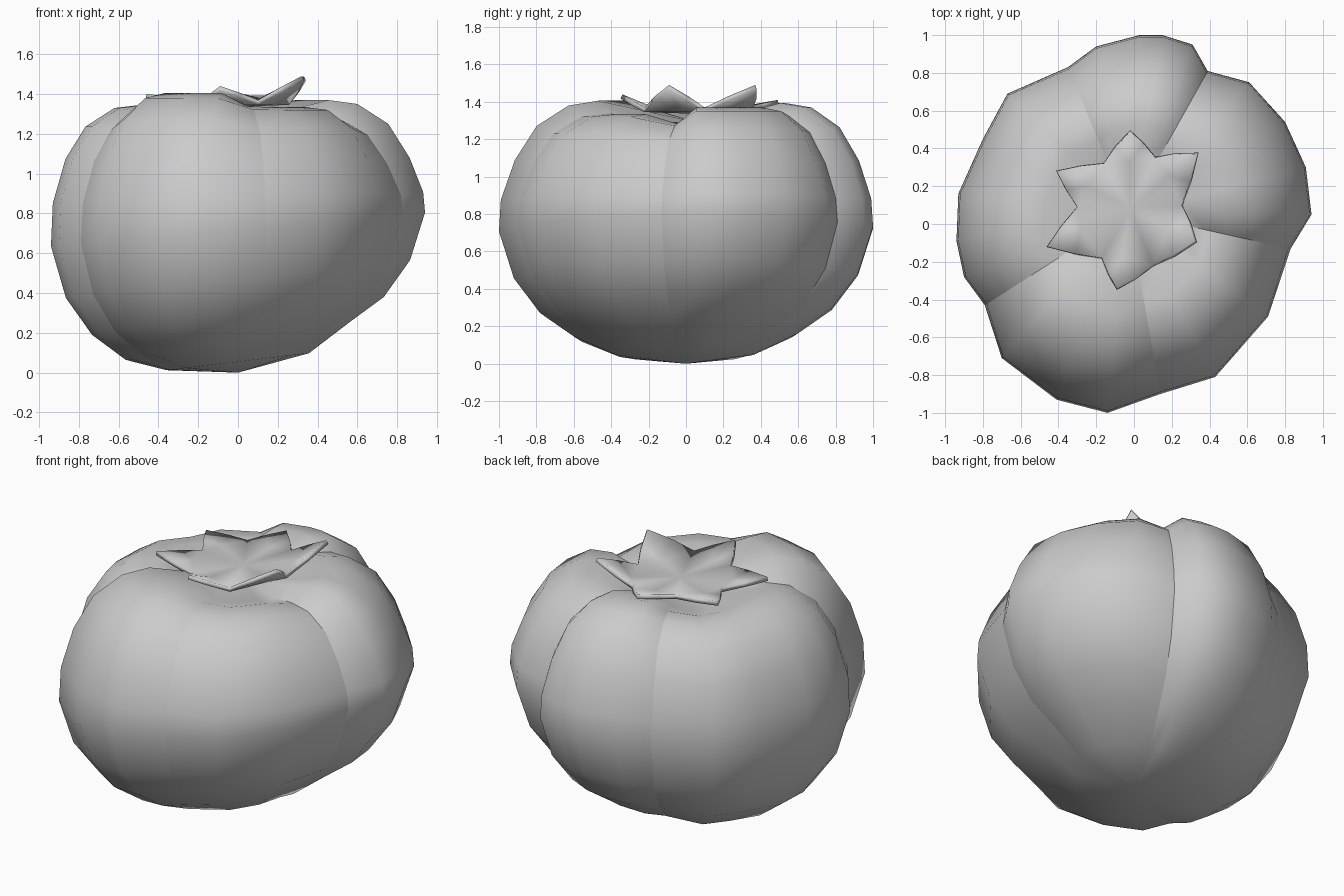
import bpy
import bmesh
from mathutils import Vector

cube = bpy.data.objects.get("Cube")
if cube:
    bpy.data.objects.remove(cube, do_unlink=True)

grey = bpy.data.materials.new("plain grey")
grey.use_nodes = True
colour = (0.6, 0.6, 0.6, 1.0)
grey.diffuse_color = colour
grey.node_tree.nodes["Principled BSDF"].inputs["Base Color"].default_value = colour


def finish(name, bm):
    """Turn a bmesh into a smooth shaded object with the shared material."""
    bmesh.ops.recalc_face_normals(bm, faces=bm.faces)
    for face in bm.faces:
        face.smooth = True
    mesh = bpy.data.meshes.new(name)
    bm.to_mesh(mesh)
    bm.free()
    mesh.materials.append(grey)
    obj = bpy.data.objects.new(name, mesh)
    bpy.context.collection.objects.link(obj)
    return obj


# Lobes of the outline: shoulder lift, depth of the crease that starts the
# lobe, and outline points (the first one lies on that crease).
lobes = [
    (0, .9, [(.83, -.13), (.94, .05), (.91, .3), (.8, .54), (.61, .75)]),
    (.02, .4, [(.39, .81), (.31, .95), (.15, 1), (.03, 1), (-.2, .94)]),
    (-.04, .3, [(-.35, .83), (-.67, .69)]),
    (-.02, .2, [(-.8, .45), (-.93, .16), (-.94, -.09), (-.9, -.28)]),
    (.03, .6, [(-.79, -.43), (-.7, -.71), (-.41, -.93), (-.14, -1)]),
    (-.03, .4, [(.14, -.9), (.43, -.81), (.71, -.49)]),
]
columns = []
for i, (lift, depth, points) in enumerate(lobes):
    for k, (x, y) in enumerate(points):
        # A crease sits between the heights of the two lobes it parts
        rise = lift if k else (lift + lobes[i - 1][0]) / 2
        columns.append((Vector((x, y)), rise, 0 if k else depth))

# Rings from the base to the pit:
# scale, height, sideways tilt, crease depth, share of the shoulder lift
rings = [
    (.38, .055, .12, 0, 0), (.6, .16, .17, 0, 0), (.78, .285, .13, 0, 0),
    (.92, .47, .11, 0, 0), (1, .72, .09, 0, 0), (.99, .88, .03, .01, 0),
    (.92, 1.08, 0, .03, .3), (.81, 1.25, 0, .05, .7), (.65, 1.35, 0, .07, 1),
    (.5, 1.37, 0, .08, 1.2), (.34, 1.33, 0, .05, 1.3),
]
pit_shift = Vector((-.03, .06))

bm = bmesh.new()
grid = []
for scale, height, tilt, dip, share in rings:
    row = []
    for point, rise, depth in columns:
        flat = point * scale * (1 - dip * depth / 2)
        z = height + tilt * flat.x + rise * share - dip * depth
        if height > 1:
            flat += pit_shift * (1 - scale)
        row.append(bm.verts.new((flat.x, flat.y, max(z, .01))))
    grid.append(row)

count = len(columns)
for low, high in zip(grid, grid[1:]):
    for i in range(count):
        j = (i + 1) % count
        bm.faces.new((low[i], low[j], high[j], high[i]))
base = bm.verts.new((0, 0, 0))
pit = bm.verts.new((pit_shift.x, pit_shift.y, 1.29))
for i in range(count):
    j = (i + 1) % count
    bm.faces.new((base, grid[0][j], grid[0][i]))
    bm.faces.new((pit, grid[-1][i], grid[-1][j]))

# Keep the deeper valleys between lobes crisp
for low, high in zip(grid, grid[1:]):
    for i, (point, rise, depth) in enumerate(columns):
        if depth > .25:
            bm.edges.get((low[i], high[i])).smooth = False
finish("fruit_body", bm)

# Leafy crown: each sepal has a tip and the notch that follows it
sepals = [
    ((.33, .37, 1.49), (.11, .35, 1.38)),
    ((-.02, .49, 1.41), (-.16, .32, 1.38)),
    ((-.41, .28, 1.39), (-.3, .09, 1.37)),
    ((-.46, -.12, 1.4), (-.17, -.18, 1.37)),
    ((-.09, -.34, 1.44), (.1, -.22, 1.37)),
    ((.32, -.09, 1.49), (.25, .1, 1.37)),
]
bm = bmesh.new()
middle_at = Vector((-.02, .08, 1.36))
middle = bm.verts.new(middle_at)
notches = [bm.verts.new(notch) for tip, notch in sepals]
for i, (tip, notch) in enumerate(sepals):
    tip_at = Vector(tip)
    before, after = notches[i - 1], notches[i]
    point = bm.verts.new(tip_at)
    rib_at = middle_at.lerp(tip_at, .6)
    rib_at.z = 1.37
    rib = bm.verts.new(rib_at)
    # Shoulders widen the sepal before it curls up to its point
    for corner in (before, after):
        at = corner.co.lerp(tip_at, .5)
        out = at - middle_at.lerp(tip_at, .8)
        at += Vector((out.x, out.y, 0)) * .12
        side = bm.verts.new(at)
        bm.faces.new((middle, corner, rib))
        bm.faces.new((corner, side, rib))
        bm.faces.new((side, point, rib))
crown = finish("leafy_crown", bm)
thickness = crown.modifiers.new("thickness", "SOLIDIFY")
thickness.thickness = .025
thickness.offset = -1
